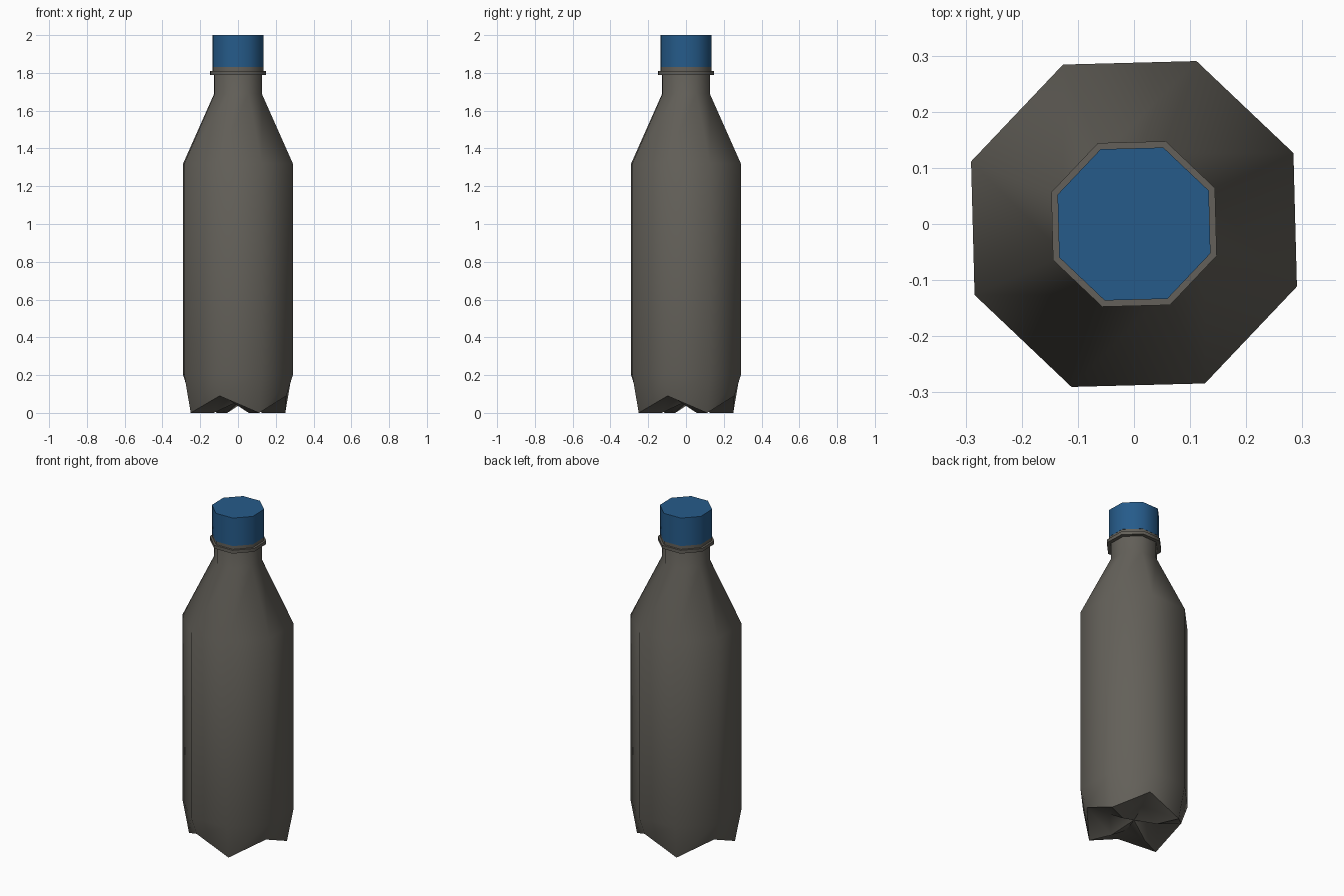
import bpy, bmesh, math

if "Cube" in bpy.data.objects:
    bpy.data.objects.remove(bpy.data.objects["Cube"])

SIDES = 8
PHASE = math.radians(24)


def material(name, rgb):
    m = bpy.data.materials.new(name)
    m.diffuse_color = (*rgb, 1.0)
    m.use_nodes = True
    m.node_tree.nodes["Principled BSDF"].inputs["Base Color"].default_value = m.diffuse_color
    return m


def lathe(name, rings, mat, smooth_deg, bottom_z=None, top_z=None):
    """Rings are (radius, z) or (radius, z_even, z_odd), listed from bottom to top."""
    bm = bmesh.new()
    loops = []
    for ring in rings:
        r, heights = ring[0], (ring[1], ring[-1])
        loops.append([bm.verts.new((r * math.cos(PHASE + i * math.tau / SIDES),
                                    r * math.sin(PHASE + i * math.tau / SIDES),
                                    heights[i % 2])) for i in range(SIDES)])
    for a, b in zip(loops, loops[1:]):
        for i in range(SIDES):
            j = (i + 1) % SIDES
            bm.faces.new((a[i], a[j], b[j], b[i]))
    # Close the ends with a fan of triangles
    for z, loop in ((bottom_z, loops[0]), (top_z, loops[-1])):
        if z is not None:
            c = bm.verts.new((0, 0, z))
            for i in range(SIDES):
                bm.faces.new((loop[i], loop[(i + 1) % SIDES], c))
    bmesh.ops.recalc_face_normals(bm, faces=bm.faces)
    me = bpy.data.meshes.new(name)
    bm.to_mesh(me)
    bm.free()
    me.materials.append(mat)
    ob = bpy.data.objects.new(name, me)
    bpy.context.collection.objects.link(ob)
    bpy.ops.object.select_all(action='DESELECT')
    ob.select_set(True)
    bpy.context.view_layer.objects.active = ob
    bpy.ops.object.shade_smooth_by_angle(angle=math.radians(smooth_deg))
    return ob


grey = material("bottle grey", (0.125, 0.117, 0.100))
blue = material("cap blue", (0.019, 0.105, 0.255))

# Bottle: four pointed feet with valleys between, straight body, shoulder, neck
lathe("bottle_body", [
    (0.14, 0.0, 0.07),
    (0.274, 0.0, 0.09),
    (0.311, 0.20),
    (0.311, 1.32),
    (0.135, 1.69),
    (0.135, 1.98),
], grey, 50, bottom_z=0.06, top_z=1.98)

# Collar under the cap
lathe("neck_ring", [(0.13, 1.79), (0.158, 1.79), (0.158, 1.81), (0.13, 1.81)], grey, 50)

# Tamper band, the grey strip just below the cap
lathe("tamper_band", [(0.13, 1.81), (0.145, 1.81), (0.145, 1.83), (0.13, 1.83)], grey, 50)

# Screw cap
lathe("cap", [(0.13, 1.83), (0.146, 1.83), (0.146, 2.0)], blue, 50, top_z=2.0)
